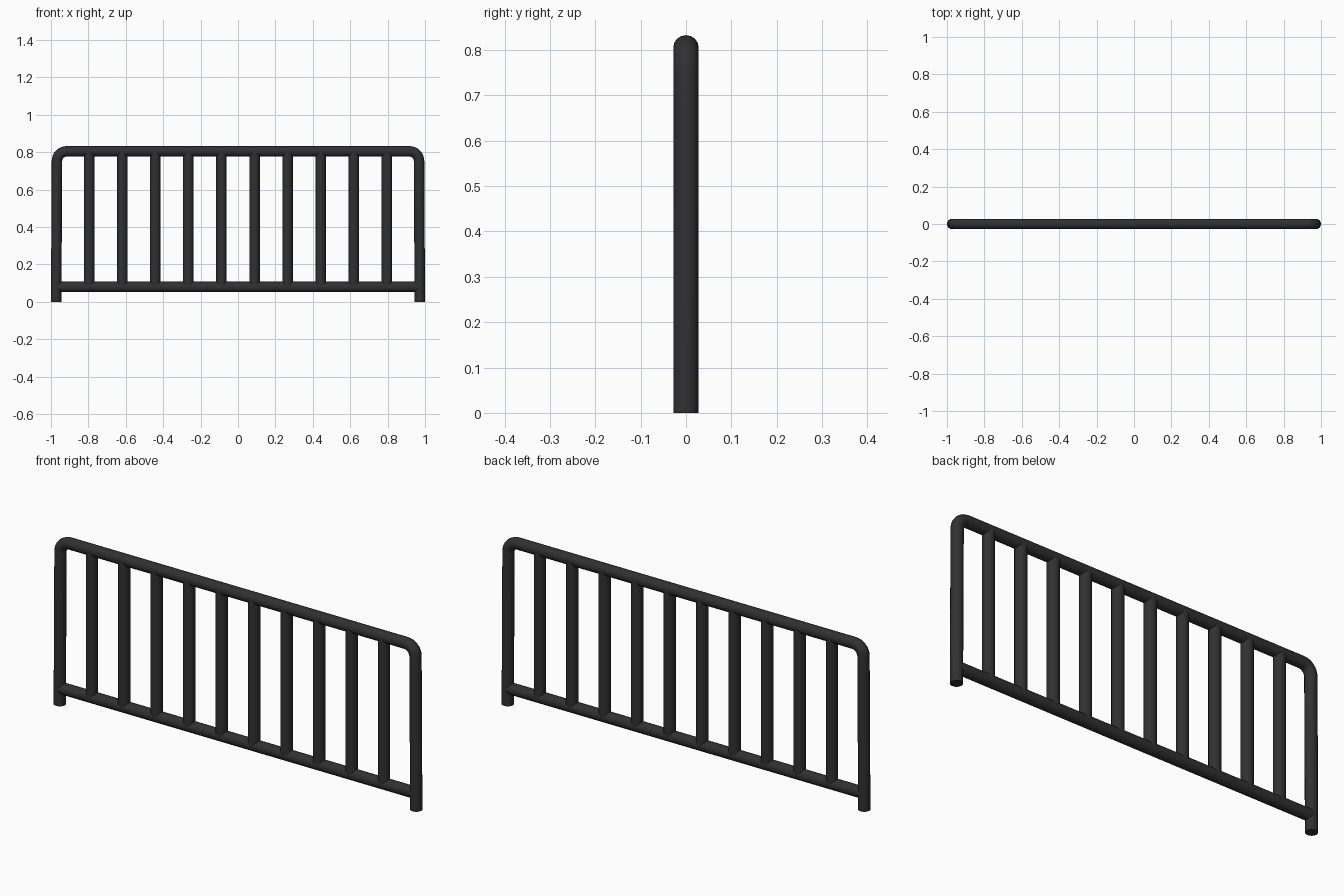
import bpy
from math import sin, cos, pi

if "Cube" in bpy.data.objects:
    bpy.data.objects.remove(bpy.data.objects["Cube"])

R = 0.028      # tube radius
RAIL_Z = 0.805
LOW_Z = 0.08

metal = bpy.data.materials.new("black_metal")
metal.diffuse_color = (0.03, 0.03, 0.03, 1)
metal.use_nodes = True
metal.node_tree.nodes["Principled BSDF"].inputs["Base Color"].default_value = metal.diffuse_color


def tube(name, points):
    """Round capped tube along a path, converted to a smooth mesh."""
    cu = bpy.data.curves.new(name, 'CURVE')
    cu.dimensions = '3D'
    cu.bevel_depth = R
    cu.bevel_resolution = 6
    cu.use_fill_caps = True
    sp = cu.splines.new('POLY')
    sp.points.add(len(points) - 1)
    for p, (x, z) in zip(sp.points, points):
        p.co = (x, 0, z, 1)
    ob = bpy.data.objects.new(name, cu)
    bpy.context.collection.objects.link(ob)
    bpy.ops.object.select_all(action='DESELECT')
    ob.select_set(True)
    bpy.context.view_layer.objects.active = ob
    bpy.ops.object.convert(target='MESH')
    ob = bpy.context.object
    ob.data.materials.clear()
    ob.data.materials.append(metal)
    bpy.ops.object.shade_smooth_by_angle()
    return ob


# Outer frame: two slightly splayed legs joined by a top rail with rounded corners
top_x, foot_x, bend = 0.968, 0.972, 0.052
right = [(foot_x, 0)]
for i in range(9):
    a = pi / 2 * i / 8
    right.append((top_x - bend + bend * cos(a), RAIL_Z - bend + bend * sin(a)))
left = [(-x, z) for x, z in reversed(right)]
tube("outer_frame", right + left)

# Lower rail
tube("lower_rail", [(-foot_x, LOW_Z), (foot_x, LOW_Z)])

# Vertical bars, evenly spaced between the legs
for i in range(10):
    x = (i - 4.5) * 0.177
    tube(f"vertical_bar_{i + 1}", [(x, LOW_Z), (x, RAIL_Z)])
